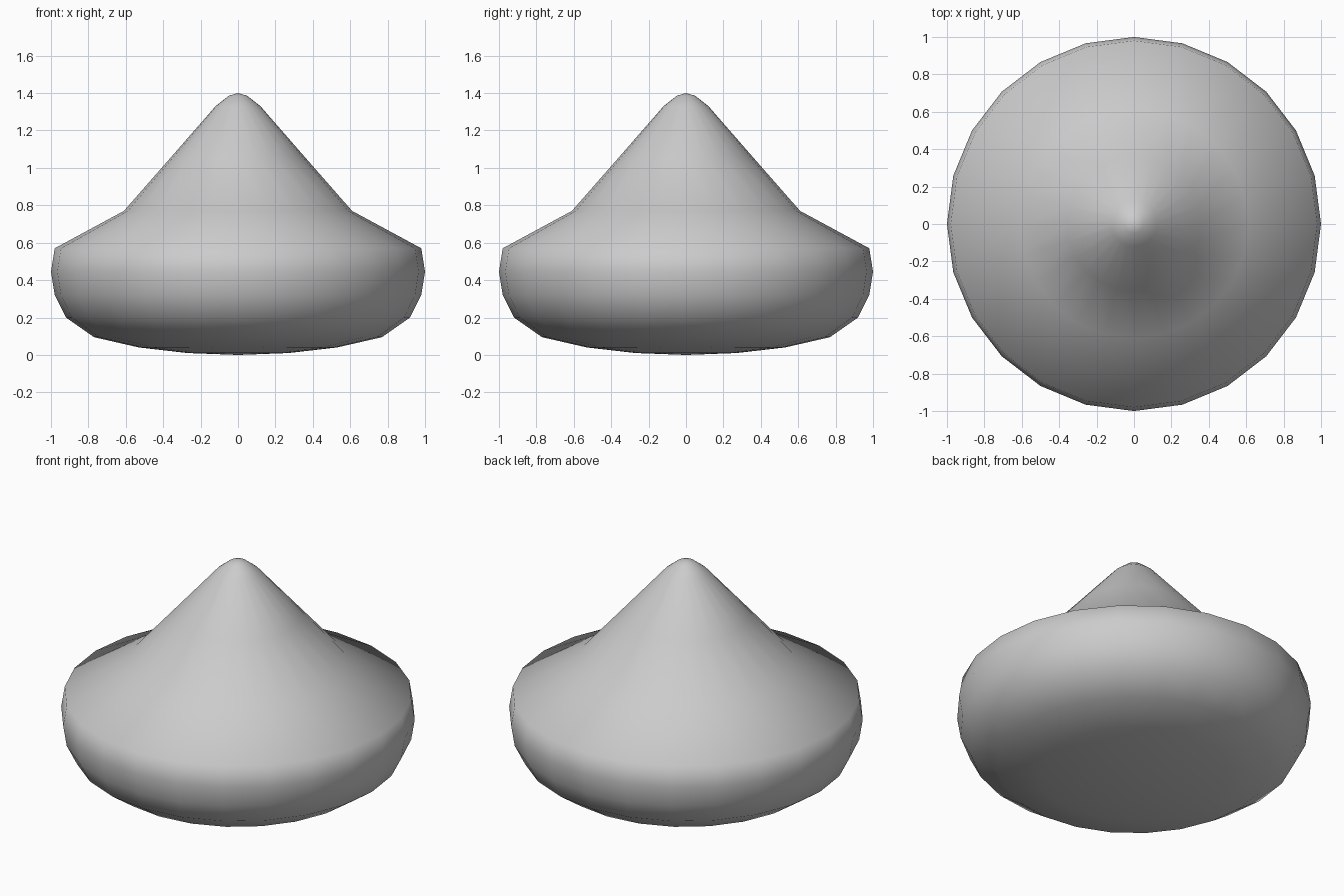
import bpy, bmesh, math

if "Cube" in bpy.data.objects:
    bpy.data.objects.remove(bpy.data.objects["Cube"])

# Half profile (radius, height) from the pointed tip down to the rounded base
PROFILE = [(0, 1.4), (0.05, 1.385), (0.12, 1.33), (0.36, 1.055), (0.61, 0.77),
           (0.98, 0.57), (1.0, 0.445), (0.98, 0.32), (0.92, 0.2), (0.77, 0.095),
           (0.53, 0.04), (0.27, 0.01), (0, 0)]
SIDES = 24


def lathe(name, profile, sides):
    bm = bmesh.new()
    verts = [bm.verts.new((r, 0, z)) for r, z in profile]
    edges = [bm.edges.new(pair) for pair in zip(verts, verts[1:])]
    bmesh.ops.spin(bm, geom=verts + edges, cent=(0, 0, 0), axis=(0, 0, 1),
                   angle=2 * math.pi, steps=sides)
    bmesh.ops.remove_doubles(bm, verts=bm.verts, dist=1e-4)
    bmesh.ops.recalc_face_normals(bm, faces=bm.faces)
    for face in bm.faces:
        face.smooth = True
    mesh = bpy.data.meshes.new(name)
    bm.to_mesh(mesh)
    bm.free()
    obj = bpy.data.objects.new(name, mesh)
    bpy.context.collection.objects.link(obj)
    return obj


# Pointed drop with a flared shoulder, smooth all over
lathe("pointed_drop", PROFILE, SIDES)
